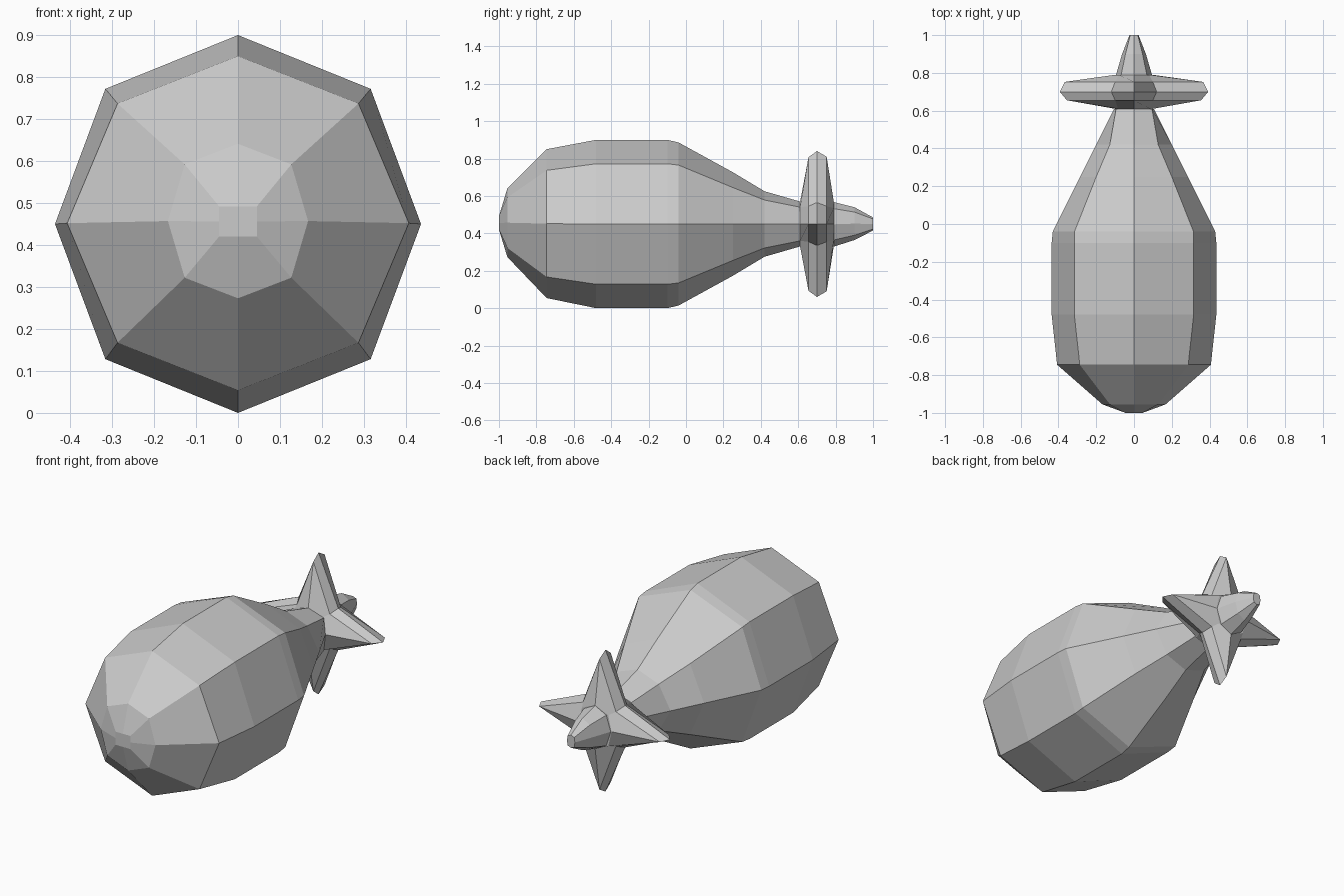
import bpy, bmesh


def loft(name, rings):
    """Eight-sided loft along y. Ring: y, centre z, half width, half height, diagonal x, diagonal z."""
    bm = bmesh.new()
    loops = []
    for y, c, rx, rz, dx, dz in rings:
        pts = [(rx, 0), (dx, dz), (0, rz), (-dx, dz),
               (-rx, 0), (-dx, -dz), (0, -rz), (dx, -dz)]
        loops.append([bm.verts.new((x, y, c + z)) for x, z in pts])
    for a, b in zip(loops, loops[1:]):
        for i in range(8):
            j = (i + 1) % 8
            bm.faces.new((a[i], a[j], b[j], b[i]))
    bm.faces.new(loops[0])
    bm.faces.new(loops[-1])
    bmesh.ops.recalc_face_normals(bm, faces=bm.faces)
    mesh = bpy.data.meshes.new(name)
    bm.to_mesh(mesh)
    bm.free()
    obj = bpy.data.objects.new(name, mesh)
    bpy.context.collection.objects.link(obj)
    return obj


# Bulbous faceted body, narrowing to the tail
loft("body", [
    (-1.00, 0.456, 0.045, 0.036, 0.045, 0.036),
    (-0.955, 0.457, 0.167, 0.184, 0.127, 0.135),
    (-0.745, 0.452, 0.407, 0.398, 0.287, 0.285),
    (-0.48, 0.450, 0.436, 0.450, 0.316, 0.322),
    (-0.10, 0.450, 0.436, 0.450, 0.316, 0.322),
    (-0.04, 0.450, 0.430, 0.436, 0.315, 0.315),
    (0.25, 0.450, 0.285, 0.277, 0.200, 0.195),
    (0.42, 0.450, 0.200, 0.175, 0.128, 0.128),
    (0.61, 0.450, 0.105, 0.120, 0.095, 0.090),
])

# Four-pointed tail fin star
loft("tail_fins", [
    (0.61, 0.450, 0.100, 0.120, 0.085, 0.090),
    (0.655, 0.450, 0.355, 0.357, 0.100, 0.095),
    (0.70, 0.450, 0.393, 0.390, 0.120, 0.115),
    (0.752, 0.450, 0.367, 0.360, 0.100, 0.095),
    (0.79, 0.450, 0.100, 0.120, 0.080, 0.085),
])

# Tapered tail tip behind the fins
loft("tail_tip", [
    (0.78, 0.448, 0.098, 0.122, 0.070, 0.086),
    (0.90, 0.452, 0.063, 0.088, 0.045, 0.062),
    (1.00, 0.450, 0.024, 0.035, 0.020, 0.027),
])
